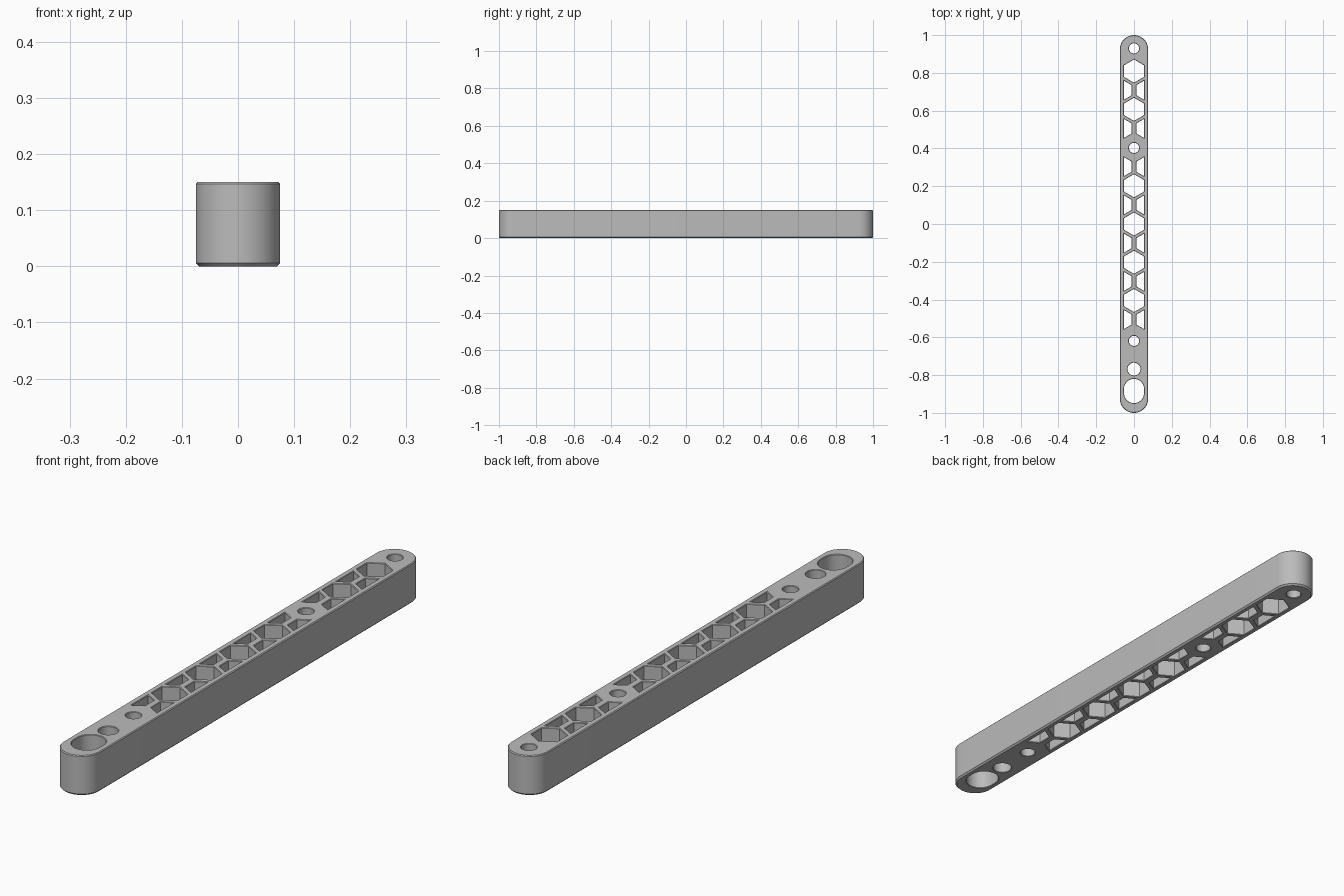
import bpy, bmesh, math
from mathutils import Vector

if "Cube" in bpy.data.objects:
    bpy.data.objects.remove(bpy.data.objects["Cube"])

HEIGHT = 0.15
HALF_W = 0.075
PITCH = 0.1012          # spacing of the hexagon / rib pattern
HOLE_X = 0.053          # half width of the lightening holes


def stadium(y0, y1, r, n=24):
    """Counter-clockwise slot outline along y (a circle when y0 == y1)."""
    top = [(r * math.cos(math.pi * i / n), y1 + r * math.sin(math.pi * i / n))
           for i in range(n + 1)]
    low = [(-x, y0 + y1 - y) for x, y in top]
    if y0 == y1:
        top, low = top[:-1], low[:-1]
    return [Vector(p) for p in top + low]


def hexagon(y):
    r = HOLE_X / math.cos(math.pi / 6)
    return [Vector((r * math.cos(math.radians(30 + 60 * i)),
                    y + r * math.sin(math.radians(30 + 60 * i)))) for i in range(6)]


def trapezoid(y, side):
    pts = [(0.013, -0.027), (HOLE_X, -0.050), (HOLE_X, 0.050), (0.013, 0.027)]
    pts = [Vector((side * px, y + py)) for px, py in pts]
    return pts if side > 0 else pts[::-1]


def offset(loop, d):
    """Move a counter-clockwise outline outward by d with mitred corners."""
    out = []
    for i, p in enumerate(loop):
        a = (p - loop[i - 1]).normalized()
        b = (loop[(i + 1) % len(loop)] - p).normalized()
        na, nb = Vector((a.y, -a.x)), Vector((b.y, -b.x))
        out.append(p + (na + nb) * (d / (1 + na.dot(nb))))
    return out


# outline and through holes
outer = stadium(-1 + HALF_W, 1 - HALF_W, HALF_W)
holes = [stadium(y, y, r) for y, r in
         ((0.93, 0.027), (0.403, 0.027), (-0.619, 0.027), (-0.768, 0.034))]
holes.append(stadium(-0.895, -0.873, HOLE_X))
holes += [hexagon(k * PITCH) for k in (8, 6, 2, 0, -2, -4)]
holes += [trapezoid(k * PITCH, s) for k in (7, 5, 3, 1, -1, -3, -5) for s in (-1, 1)]

bm = bmesh.new()
caps = {0: [], 3: []}


def wall(loop, levels):
    """Loft an outline through (z, offset) levels and keep its end edges."""
    rings = [[bm.verts.new((p.x, p.y, z)) for p in offset(loop, d)] for z, d in levels]
    n = len(loop)
    for lo, hi in zip(rings, rings[1:]):
        for i in range(n):
            j = (i + 1) % n
            bm.faces.new((lo[i], lo[j], hi[j], hi[i]))
    for k in caps:
        caps[k] += [bm.edges.get((rings[k][i], rings[k][(i + 1) % n])) for i in range(n)]


# outer wall with chamfered rims, then hole walls with tiny chamfers
wall(outer, [(0, -0.006), (0.006, 0), (HEIGHT - 0.003, 0), (HEIGHT, -0.003)])
for h in holes:
    wall(h, [(0, 0.002), (0.002, 0), (HEIGHT - 0.002, 0), (HEIGHT, 0.002)])

# perforated bottom and top
for k, nz in ((0, -1), (3, 1)):
    bmesh.ops.triangle_fill(bm, use_beauty=True, use_dissolve=False,
                            edges=caps[k], normal=(0, 0, nz))
bmesh.ops.recalc_face_normals(bm, faces=bm.faces)

mesh = bpy.data.meshes.new("perforated_beam")
bm.to_mesh(mesh)
bm.free()
beam = bpy.data.objects.new("perforated_beam", mesh)
bpy.context.collection.objects.link(beam)

grey = bpy.data.materials.new("light_grey")
grey.diffuse_color = (0.5, 0.5, 0.5, 1)
grey.use_nodes = True
grey.node_tree.nodes["Principled BSDF"].inputs["Base Color"].default_value = grey.diffuse_color
mesh.materials.append(grey)

bpy.context.view_layer.objects.active = beam
beam.select_set(True)
bpy.ops.object.shade_smooth_by_angle(angle=math.radians(30))
